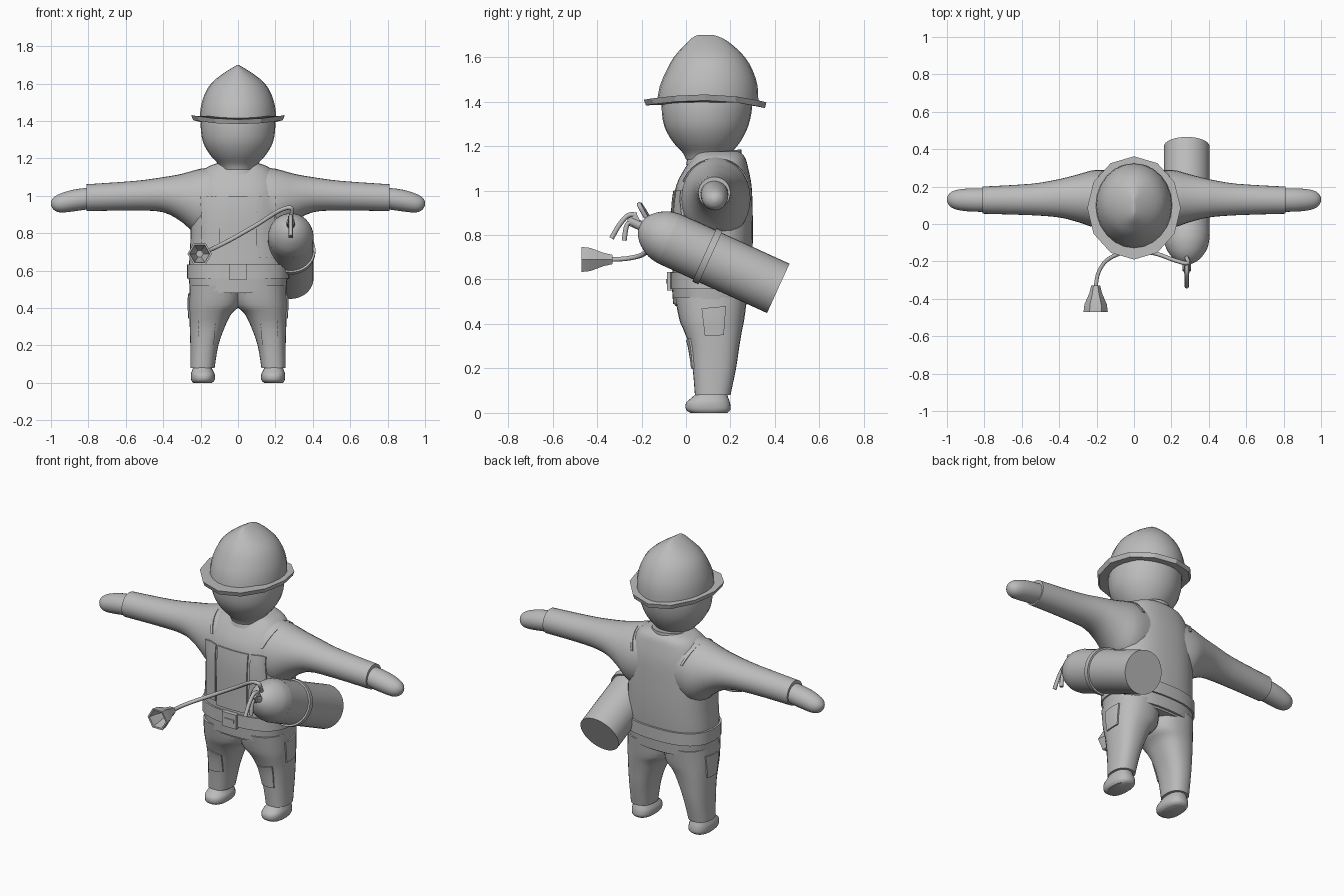
import bpy, bmesh
from math import radians, sin, cos, pi, copysign
from mathutils import Vector, Matrix
from mathutils.bvhtree import BVHTree

cube = bpy.data.objects.get("Cube")
if cube:
    bpy.data.objects.remove(cube)

grey = bpy.data.materials.new("plain grey")
grey.use_nodes = True
GREY = (0.5, 0.5, 0.5, 1)
grey.diffuse_color = GREY
grey.node_tree.nodes["Principled BSDF"].inputs["Base Color"].default_value = GREY


def finish(name, bm, angle=40):
    bmesh.ops.recalc_face_normals(bm, faces=bm.faces[:])
    mesh = bpy.data.meshes.new(name)
    bm.to_mesh(mesh)
    bm.free()
    mesh.materials.append(grey)
    mesh.shade_smooth()
    mesh.set_sharp_from_angle(angle=radians(angle))
    obj = bpy.data.objects.new(name, mesh)
    bpy.context.collection.objects.link(obj)
    return obj


def resample(rows, steps):
    """Smoothly interpolate a list of sections."""
    out = []
    for i in range(len(rows) - 1):
        p = [rows[max(0, min(len(rows) - 1, i + k))] for k in (-1, 0, 1, 2)]
        for j in range(steps):
            t = j / steps
            out.append([b + t * (c - a + t * (2 * a - 5 * b + 4 * c - d + t * (3 * (b - c) + d - a))) / 2
                        for a, b, c, d in zip(*p)])
    return out + [rows[-1]]


def loft(name, rows, axis="z", side=1, n=28, power=2, steps=3, matrix=None, bend=None, angle=40):
    """Skin rounded sections (position, u0, u1, v0, v1) along z or x."""
    bm = bmesh.new()
    rings = []
    for t, u0, u1, v0, v1 in resample(rows, steps):
        ring = []
        for i in range(n):
            a = 2 * pi * i / n
            c, s = (copysign(abs(f) ** (2 / power), f) for f in (cos(a), sin(a)))
            u, v = (u0 + u1 + (u1 - u0) * c) / 2, (v0 + v1 + (v1 - v0) * s) / 2
            co = Vector((u, v, t) if axis == "z" else (t, u, v))
            if bend:
                co = bend(co)
            if matrix:
                co = matrix @ co
            co.x *= side
            ring.append(bm.verts.new(co))
        rings.append(ring)
    for lo, hi in zip(rings, rings[1:]):
        for i in range(n):
            bm.faces.new((lo[i], lo[(i + 1) % n], hi[(i + 1) % n], hi[i]))
    bm.faces.new(rings[0])
    bm.faces.new(rings[-1])
    return finish(name, bm, angle)


def round_rows(profile):
    return [(t, -r, r, -r, r) for t, r in profile]


def tube(name, points, radius):
    curve = bpy.data.curves.new(name, "CURVE")
    curve.dimensions = "3D"
    curve.bevel_depth = radius
    curve.bevel_resolution = 2
    curve.use_fill_caps = True
    line = curve.splines.new("POLY")
    pts = resample(points, 6)
    line.points.add(len(pts) - 1)
    for p, co in zip(line.points, pts):
        p.co = (*co, 1)
    line.use_smooth = True
    curve.materials.append(grey)
    obj = bpy.data.objects.new(name, curve)
    bpy.context.collection.objects.link(obj)
    return obj


def box(name, centre, size, tilt=0):
    bm = bmesh.new()
    m = Matrix.Translation(centre) @ Matrix.Rotation(radians(tilt), 4, "X") @ Matrix.Diagonal((*size, 1))
    bmesh.ops.create_cube(bm, size=1, matrix=m)
    return finish(name, bm)


def patch(name, targets, corners, place, direction, n=8):
    """Thin cloth panel projected onto the body."""
    verts, polys = [], []
    for o in targets:
        base = len(verts)
        verts += [v.co.copy() for v in o.data.vertices]
        polys += [[base + i for i in p.vertices] for p in o.data.polygons]
    tree = BVHTree.FromPolygons(verts, polys)
    d = Vector(direction)
    a, b, c, e = (Vector(k) for k in corners)
    bm = bmesh.new()
    grid = []
    for i in range(n + 1):
        for j in range(n + 1):
            p = a.lerp(b, i / n).lerp(e.lerp(c, i / n), j / n)
            hit = tree.ray_cast(Vector(place(*p)) - d * 2, d)[0]
            grid.append(bm.verts.new(hit - d * 0.008) if hit else None)
    for i in range(n):
        for j in range(n):
            k = i * (n + 1) + j
            quad = [grid[q] for q in (k, k + 1, k + n + 2, k + n + 1)]
            if all(quad):
                bm.faces.new(quad)
    new = bmesh.ops.extrude_face_region(bm, geom=bm.faces[:])["geom"]
    bmesh.ops.translate(bm, vec=d * 0.016, verts=[v for v in new if isinstance(v, bmesh.types.BMVert)])
    return finish(name, bm)


# Torso, neck and head
torso = loft("torso", [(.48, -.25, .25, -.05, .27), (.6, -.262, .262, -.06, .29), (.75, -.255, .255, -.06, .3),
                       (.9, -.25, .25, -.06, .3), (1.02, -.235, .235, -.045, .295), (1.1, -.21, .21, -.005, .28),
                       (1.15, -.17, .17, .03, .265), (1.175, -.11, .11, .04, .24)], n=40, power=2.5)
loft("collar", [(1.13, -.13, .13, .0, .25), (1.17, -.105, .105, .01, .25)],
     bend=lambda c: c + Vector((0, 0, .12 * (c.y - .12))))
loft("head", [(1.14, -.09, .09, .0, .19), (1.17, -.105, .105, -.015, .205), (1.22, -.15, .15, -.06, .245),
              (1.29, -.188, .188, -.098, .28), (1.38, -.2, .2, -.11, .298), (1.46, -.19, .19, -.1, .29)])

# Hard hat with a ridge from front to back
def brim_bend(c):
    k = (c.y - .09) / .27
    return c - Vector((0, 0, k * k * (.035 if k > 0 else .022)))

loft("hat_dome", [(1.4, -.205, .205, -.13, .325), (1.47, -.2, .2, -.118, .322), (1.54, -.18, .18, -.088, .3),
                  (1.6, -.145, .145, -.055, .265), (1.65, -.085, .085, -.01, .215), (1.685, -.03, .03, .025, .165),
                  (1.7, -.004, .004, .055, .12)], n=24, steps=2)
loft("hat_brim", [(1.405, -.24, .24, -.18, .355), (1.432, -.25, .25, -.19, .362)], n=12, steps=1,
     bend=brim_bend, angle=20)

# Belt in two bands with a buckle
loft("belt_lower", [(.49, -.256, .256, -.058, .285), (.56, -.264, .264, -.063, .292)], n=40, power=2.5, steps=1)
loft("belt_upper", [(.558, -.272, .272, -.07, .302), (.632, -.272, .272, -.07, .304)], n=40, power=2.5, steps=1)
box("buckle", (0, -.07, .592), (.09, .03, .085))
box("buckle_tongue", (0, -.083, .592), (.065, .012, .02))

for s, word in ((1, "left"), (-1, "right")):
    # Sleeve and mitten hand
    sleeve = loft(word + "_sleeve", [(.08, -.02, .28, .8, 1.16), (.2, -.02, .29, .78, 1.145), (.3, .01, .265, .86, 1.118),
                                     (.4, .035, .24, .912, 1.1), (.55, .047, .215, .922, 1.08),
                                     (.81, .055, .2, .918, 1.062)], axis="x", side=s)
    loft(word + "_hand", [(.79, .065, .19, .93, 1.045), (.88, .067, .19, .917, 1.033), (.95, .077, .182, .911, 1.012),
                          (.985, .095, .165, .925, .992), (1, .12, .14, .95, .97)], axis="x", side=s)
    # Trouser leg and shoe
    leg = loft(word + "_leg", [(.08, .125, .255, .04, .2), (.2, .105, .255, .03, .225), (.3, .07, .258, .015, .24),
                               (.37, .035, .26, -.01, .252), (.42, -.012, .262, -.03, .262),
                               (.52, -.02, .258, -.05, .275)], side=s, power=2.4)
    loft(word + "_shoe", [(0, .14, .24, .02, .185), (.015, .125, .25, .0, .2), (.045, .124, .252, .0, .198),
                          (.068, .135, .245, .025, .19), (.1, .15, .235, .06, .18)], side=s, power=2.4)
    # Vest panels, shoulder seams and pockets
    front = lambda u, v: (s * u, 0, v)
    out = lambda u, v: (0, u, v)
    body = [torso, sleeve]
    patch(word + "_vest_strap", body, ((.11, .67), (.195, .67), (.2, 1), (.115, 1)), front, (0, 1, 0))
    for facing, d in (("front", 1), ("back", -1)):
        patch(f"{word}_{facing}_shoulder_seam", body, ((.158, 1.04), (.172, 1.04), (.212, 1.14), (.195, 1.14)),
              front, (0, d, 0))
    patch(word + "_thigh_pocket", [leg], ((.13, .2), (.215, .2), (.215, .335), (.12, .315)), front, (0, 1, 0))
    patch(word + "_side_pocket", [leg], ((.085, .345), (.17, .35), (.18, .48), (.07, .47)), out, (-s, 0, 0))

patch("chest_panel", [torso], ((-.1, .65), (.1, .65), (.1, 1), (-.1, 1)), lambda u, v: (u, 0, v), (0, 1, 0))

# Extinguisher lying along the left hip, nose to the front
tilt = Matrix.Translation((.282, .415, .56)) @ Matrix.Rotation(radians(65.5), 4, "X")
loft("tank", round_rows([(0, .122), (.54, .122)]), n=32, steps=1, matrix=tilt)
loft("tank_dome", round_rows([(.539, .122), (.59, .112), (.64, .083), (.67, .05), (.682, .025)]),
     n=32, matrix=tilt)
loft("tank_band", round_rows([(.335, .132), (.365, .132)]), n=32, steps=1, matrix=tilt)
loft("valve", round_rows([(.67, .022), (.73, .022)]), n=12, steps=1, matrix=tilt)
box("valve_block", (.282, -.235, .865), (.03, .05, .04), 24)
tube("upper_lever", [(.282, -.22, .89), (.282, -.26, .888), (.282, -.3, .845), (.282, -.335, .785)], .011)
tube("lower_lever", [(.282, -.23, .865), (.282, -.265, .845), (.282, -.278, .775)], .011)

# Hose and six-sided open horn
tube("hose", [(.282, -.18, .88), (.285, -.21, .935), (.22, -.195, .92), (.1, -.155, .845), (-.04, -.15, .765),
              (-.14, -.19, .715), (-.19, -.26, .695), (-.205, -.34, .69)], .011)
aim = Matrix.Translation((-.205, -.33, .69)) @ Matrix.Rotation(radians(90), 4, "X")
loft("horn", round_rows([(0, .024), (.04, .034), (.1, .06), (.14, .065), (.139, .054), (.1, .048), (.03, .02)]),
     n=6, steps=1, matrix=aim, angle=20)
